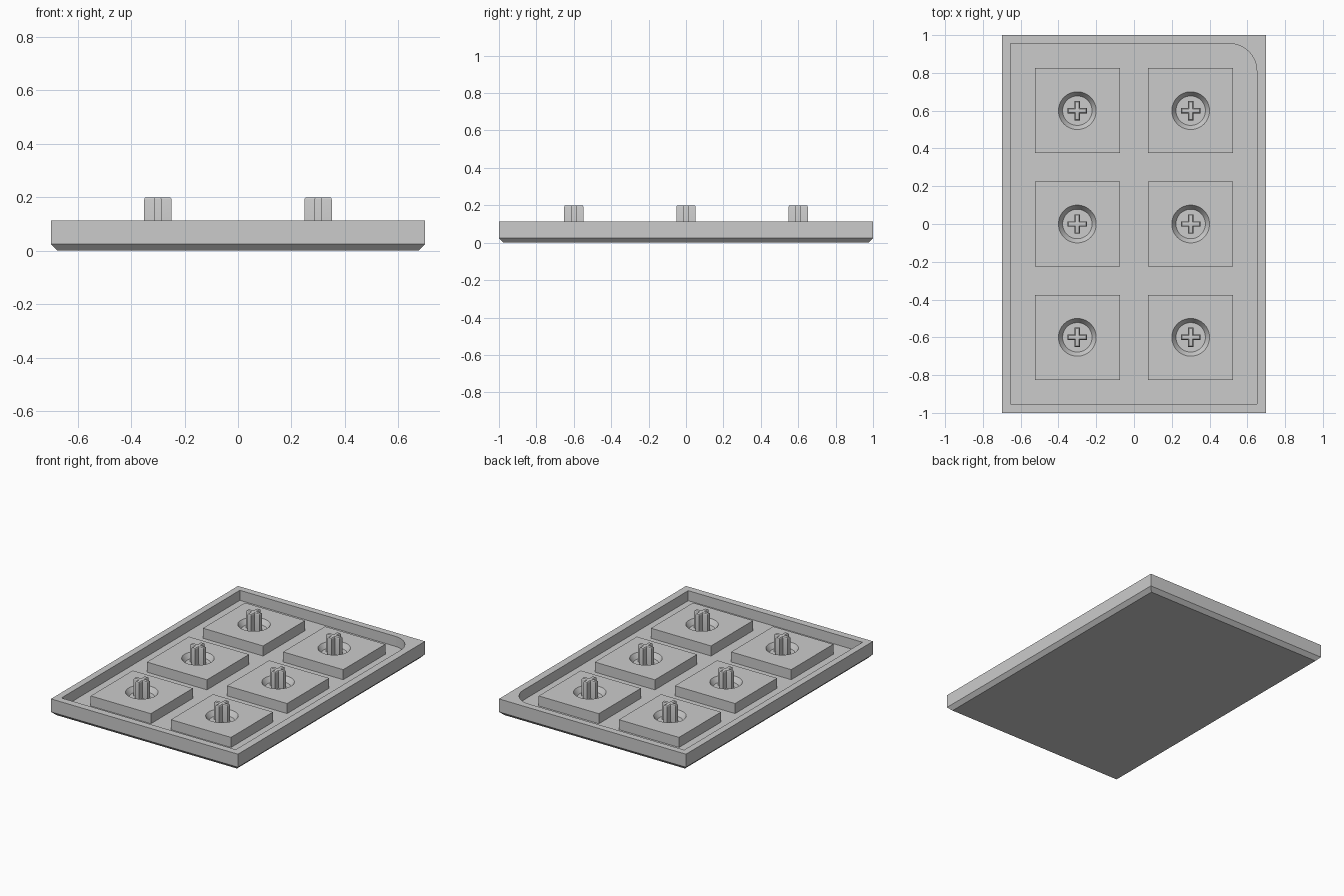
import bpy, bmesh, math

if "Cube" in bpy.data.objects:
    bpy.data.objects.remove(bpy.data.objects["Cube"])

grey = bpy.data.materials.new("plain grey")
grey.diffuse_color = (0.6, 0.6, 0.6, 1)
grey.use_nodes = True
grey.node_tree.nodes["Principled BSDF"].inputs["Base Color"].default_value = grey.diffuse_color


def finish(name, bm, loc=(0, 0, 0), smooth=False):
    bmesh.ops.recalc_face_normals(bm, faces=bm.faces)
    me = bpy.data.meshes.new(name)
    bm.to_mesh(me)
    bm.free()
    me.materials.append(grey)
    ob = bpy.data.objects.new(name, me)
    ob.location = loc
    bpy.context.collection.objects.link(ob)
    if smooth:
        bpy.context.view_layer.objects.active = ob
        ob.select_set(True)
        bpy.ops.object.shade_smooth_by_angle(angle=math.radians(30))
        ob.select_set(False)
    return ob


def ring(bm, pts, z):
    return [bm.verts.new((x, y, z)) for x, y in pts]


def bridge(bm, a, b):
    n = len(a)
    for i in range(n):
        j = (i + 1) % n
        bm.faces.new((a[i], a[j], b[j], b[i]))


def rect(hx, hy):
    return [(-hx, -hy), (hx, -hy), (hx, hy), (-hx, hy)]


TOP, FLOOR = 0.113, 0.045

# Tray: chamfered underside, shallow pocket with one rounded corner
bm = bmesh.new()
base = ring(bm, rect(0.675, 0.975), 0)
low = ring(bm, rect(0.7, 1.0), 0.025)
rim = ring(bm, rect(0.7, 1.0), TOP)
bm.faces.new(base)
bridge(bm, base, low)
bridge(bm, low, rim)
x0, x1, y0, y1, r = -0.655, 0.65, -0.952, 0.955, 0.145
N = 16
arc = [(x1 - r + r * math.cos(i / N * math.pi / 2),
        y1 - r + r * math.sin(i / N * math.pi / 2)) for i in range(N + 1)]
pocket = [(x0, y0), (x1, y0)] + arc + [(x0, y1)]
lip = ring(bm, pocket, TOP)
floor = ring(bm, pocket, FLOOR)
bridge(bm, lip, floor)
bm.faces.new(floor)
bm.faces.new((rim[0], rim[1], lip[1], lip[0]))
bm.faces.new((rim[1], rim[2], lip[2], lip[1]))
for i in range(N):
    bm.faces.new((rim[2], lip[3 + i], lip[2 + i]))
bm.faces.new((rim[2], rim[3], lip[-1], lip[-2]))
bm.faces.new((rim[3], rim[0], lip[0], lip[-1]))
finish("tray", bm, smooth=True)


def make_pad(name, loc):
    # Square block with a conical dish in its top
    bm = bmesh.new()
    sq = rect(0.225, 0.225)
    bottom, top = ring(bm, sq, FLOOR), ring(bm, sq, TOP)
    bm.faces.new(bottom)
    bridge(bm, bottom, top)
    n = 48
    # Circle starts facing -x, so quarter k faces square corner k
    unit = [(math.cos(math.pi + 2 * math.pi * i / n),
             math.sin(math.pi + 2 * math.pi * i / n)) for i in range(n)]
    edge = ring(bm, [(0.1 * x, 0.1 * y) for x, y in unit], TOP)
    dish = ring(bm, [(0.078 * x, 0.078 * y) for x, y in unit], 0.08)
    q = n // 4
    for k in range(4):
        for i in range(k * q, (k + 1) * q):
            bm.faces.new((top[k], edge[(i + 1) % n], edge[i]))
        bm.faces.new((top[k], top[(k + 1) % 4], edge[((k + 1) * q) % n]))
    bridge(bm, edge, dish)
    bm.faces.new(dish)
    finish(name, bm, loc, True)


def make_stem(name, loc):
    # Plus-shaped post with softened top edges
    bm = bmesh.new()
    a, w = 0.051, 0.014
    plus = [(-w, -a), (w, -a), (w, -w), (a, -w), (a, w), (w, w),
            (w, a), (-w, a), (-w, w), (-a, w), (-a, -w), (-w, -w)]
    lo, hi = ring(bm, plus, 0.08), ring(bm, plus, 0.2)
    bm.faces.new(lo)
    cap = bm.faces.new(hi)
    bridge(bm, lo, hi)
    bmesh.ops.recalc_face_normals(bm, faces=bm.faces)
    bmesh.ops.bevel(bm, geom=list(cap.edges), offset=0.008, segments=3,
                    profile=0.5, affect='EDGES')
    finish(name, bm, loc, True)


# Two columns by three rows of pads with posts
n = 0
for x in (-0.3, 0.3):
    for y in (-0.6, 0, 0.6):
        n += 1
        make_pad(f"pad_{n}", (x, y, 0))
        make_stem(f"cross_post_{n}", (x, y, 0))
